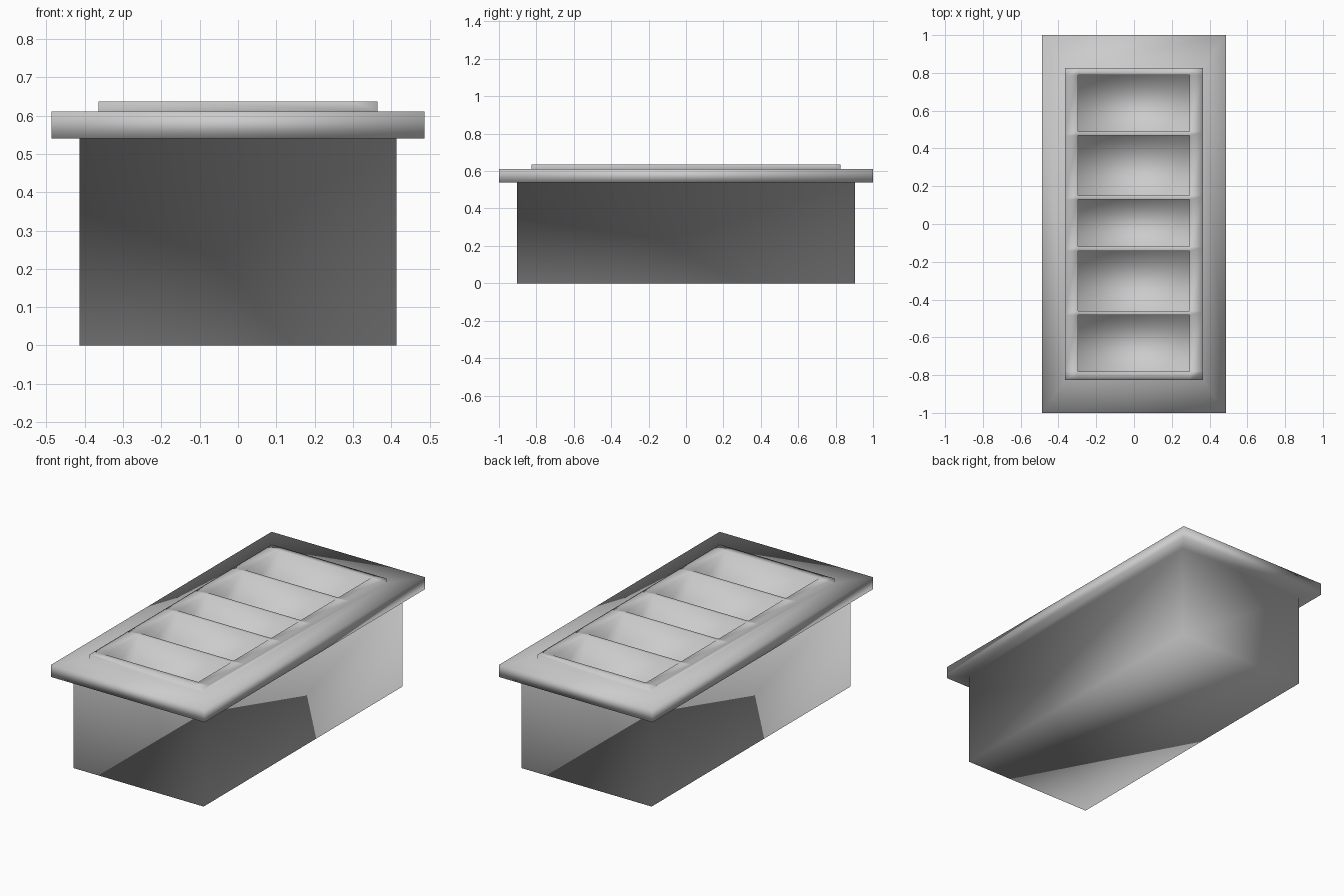
import bpy, bmesh

if "Cube" in bpy.data.objects:
    bpy.data.objects.remove(bpy.data.objects["Cube"])

RIM_TOP, TRAY_TOP, WELL_DEPTH = 0.61, 0.636, 0.17
TRAY_X, TRAY_Y = 0.364, 0.826

bm = bmesh.new()


def rect_loop(hx, hy, z):
    return [bm.verts.new((sx * hx, sy * hy, z))
            for sx, sy in ((-1, -1), (1, -1), (1, 1), (-1, 1))]


def bridge(a, b):
    for i in range(4):
        j = (i + 1) % 4
        bm.faces.new((a[i], a[j], b[j], b[i]))


# Housing: stepped rectangular profile, box body with an overhanging rim
profile = [(0.414, 0.903, 0), (0.414, 0.903, 0.54), (0.487, 1.0, 0.54),
           (0.487, 1.0, RIM_TOP), (TRAY_X, TRAY_Y, RIM_TOP)]
loops = [rect_loop(*p) for p in profile]
bm.faces.new(loops[0][::-1])
for lower, upper in zip(loops, loops[1:]):
    bridge(lower, upper)

# Tray top: a grid whose middle column alternates divider strips and wells
xs = [-TRAY_X, -0.297, 0.294, TRAY_X]
ys = [-TRAY_Y, -0.78, -0.482, -0.46, -0.142, -0.12, 0.13, 0.15, 0.468, 0.49, 0.788, TRAY_Y]
grid = [[bm.verts.new((x, y, TRAY_TOP)) for x in xs] for y in ys]
for j in range(len(ys) - 1):
    for i in range(3):
        ring = [grid[j][i], grid[j][i + 1], grid[j + 1][i + 1], grid[j + 1][i]]
        if i == 1 and j % 2 == 1:
            # Well: walls going down to a floor
            low = [bm.verts.new((v.co.x, v.co.y, TRAY_TOP - WELL_DEPTH)) for v in ring]
            bridge(ring, low)
            bm.faces.new(low)
        else:
            bm.faces.new(ring)

# Raised tray sides, sharing the rim's inner corners
sides = [grid[0], [row[-1] for row in grid], grid[-1][::-1], [row[0] for row in grid][::-1]]
for i, side in enumerate(sides):
    bm.faces.new([loops[-1][i], loops[-1][(i + 1) % 4]] + side[::-1])

bmesh.ops.recalc_face_normals(bm, faces=bm.faces[:])
# Soft shading runs across the whole shell
for face in bm.faces:
    face.smooth = True

mesh = bpy.data.meshes.new("welled_counter")
bm.to_mesh(mesh)
bm.free()
counter = bpy.data.objects.new("welled_counter", mesh)
bpy.context.collection.objects.link(counter)
